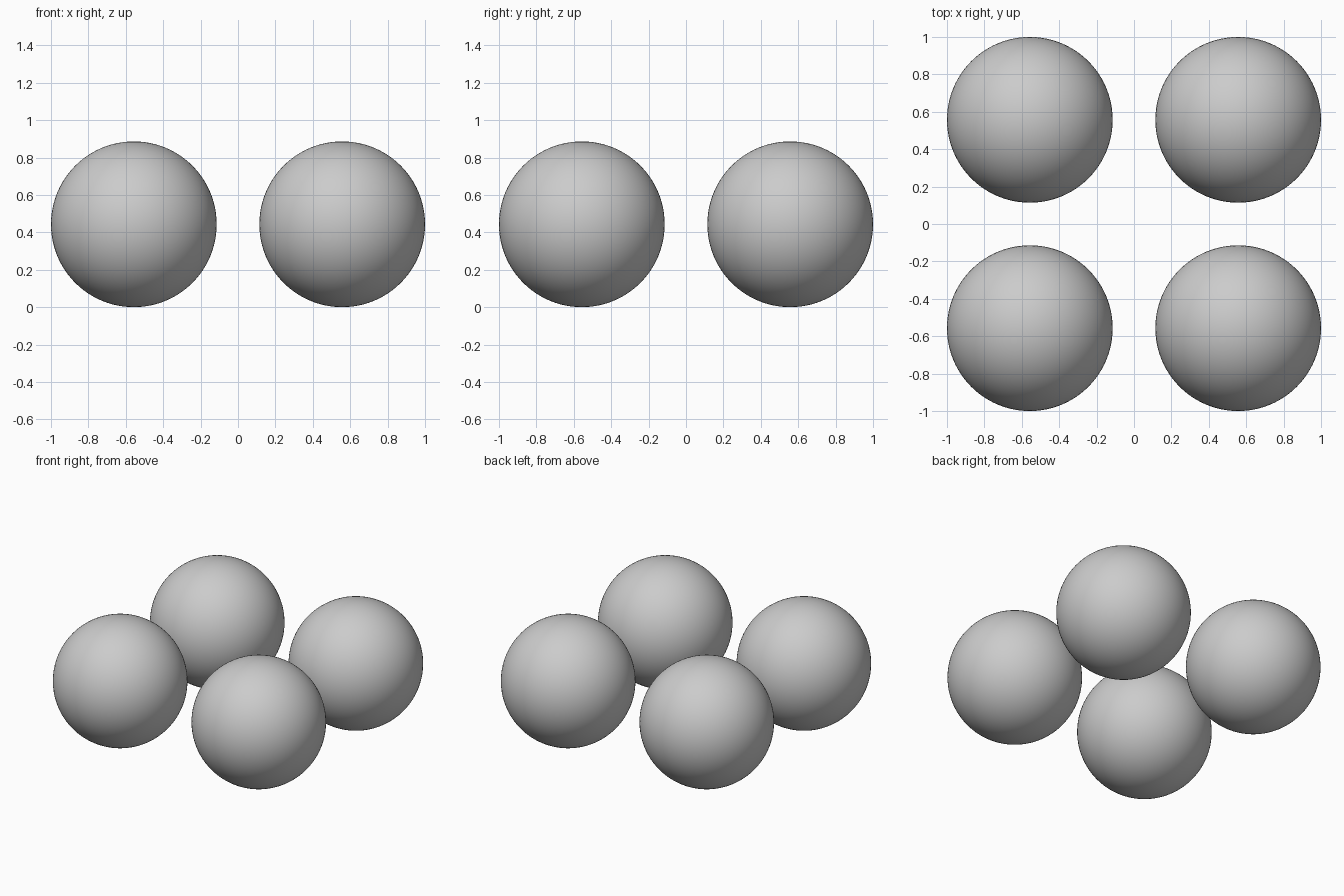
import bpy

if "Cube" in bpy.data.objects:
    bpy.data.objects.remove(bpy.data.objects["Cube"])

RADIUS = 0.443
OFFSET = 1.0 - RADIUS


def add_ball(name, x, y):
    bpy.ops.mesh.primitive_uv_sphere_add(
        segments=96, ring_count=48, radius=RADIUS, location=(x, y, RADIUS))
    ball = bpy.context.object
    ball.name = name
    bpy.ops.object.shade_smooth()
    return ball


# Four equal balls resting on the ground in a square
for row, y in (("front", -OFFSET), ("back", OFFSET)):
    for side, x in (("left", -OFFSET), ("right", OFFSET)):
        add_ball(f"{row}_{side}_ball", x, y)
